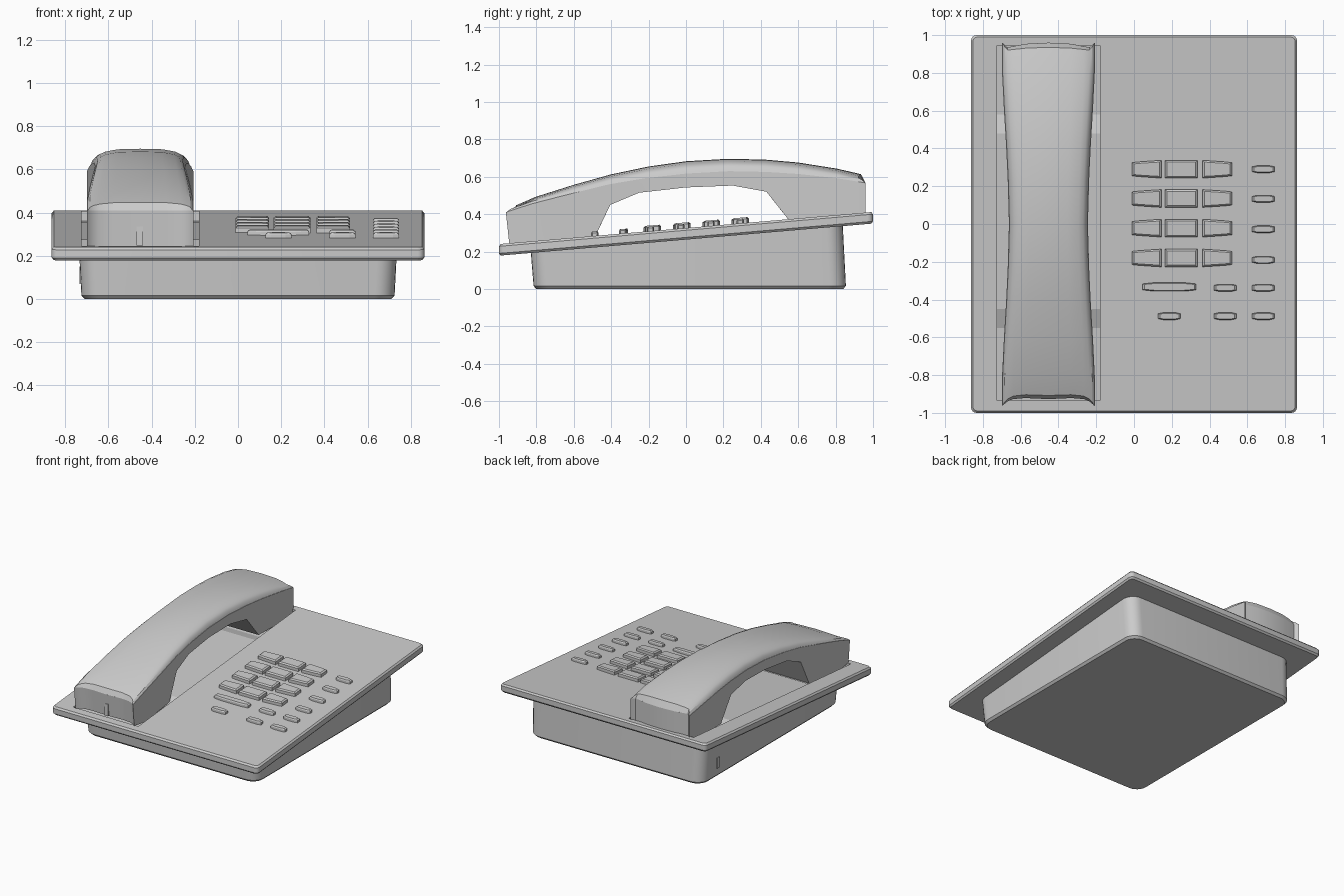
import bpy, bmesh, math

if "Cube" in bpy.data.objects:
    bpy.data.objects.remove(bpy.data.objects["Cube"])

SLOPE, MID = 0.086, 0.326


def top_z(y):
    """Height of the sloping face plate at depth y."""
    return MID + SLOPE * y


def make(name, bm, bevel=0.0, segments=2, smooth=True):
    bmesh.ops.recalc_face_normals(bm, faces=bm.faces)
    me = bpy.data.meshes.new(name)
    bm.to_mesh(me)
    bm.free()
    ob = bpy.data.objects.new(name, me)
    bpy.context.collection.objects.link(ob)
    if smooth:
        bpy.ops.object.select_all(action='DESELECT')
        ob.select_set(True)
        bpy.context.view_layer.objects.active = ob
        bpy.ops.object.shade_smooth_by_angle(angle=math.radians(32))
    if bevel:
        m = ob.modifiers.new("bevel", 'BEVEL')
        m.width, m.segments = bevel, segments
        m.limit_method, m.angle_limit = 'ANGLE', math.radians(40)
    return ob


def loft(name, rings, **kw):
    """Skin matching rings of points and cap both ends."""
    bm = bmesh.new()
    vs = [[bm.verts.new(p) for p in r] for r in rings]
    n = len(vs[0])
    for a, b in zip(vs, vs[1:]):
        for i in range(n):
            bm.faces.new((a[i], a[(i + 1) % n], b[(i + 1) % n], b[i]))
    bm.faces.new(vs[0])
    bm.faces.new(vs[-1])
    return make(name, bm, **kw)


def rounded_rect(x0, x1, y0, y1, r, seg=6):
    pts = []
    for k, (cx, cy) in enumerate([(x1 - r, y1 - r), (x0 + r, y1 - r),
                                  (x0 + r, y0 + r), (x1 - r, y0 + r)]):
        for i in range(seg + 1):
            a = math.pi / 2 * (k + i / seg)
            pts.append((cx + r * math.cos(a), cy + r * math.sin(a)))
    return pts


def sloped(pts, dz):
    return [(x, y, top_z(y) + dz) for x, y in pts]


# base housing
foot = rounded_rect(-0.71, 0.71, -0.80, 0.84, 0.08)
low = rounded_rect(-0.725, 0.725, -0.815, 0.855, 0.09)
high = rounded_rect(-0.735, 0.735, -0.83, 0.838, 0.09)
loft("base", [[(x, y, 0) for x, y in foot], [(x, y, 0.016) for x, y in low],
              sloped(high, -0.055)])

# sloping face plate
edge = rounded_rect(-0.863, 0.863, -1.0, 1.0, 0.03, 4)
rim = rounded_rect(-0.853, 0.853, -0.99, 0.99, 0.025, 4)
plate = loft("face_plate", [sloped(rim, -0.062), sloped(edge, -0.05),
                            sloped(edge, -0.012), sloped(rim, 0)])

# handset tray cut into the plate, deeper under both ends
tray = [(-0.935, 0.1), (-0.935, -0.045), (-0.55, -0.045), (-0.45, -0.012),
        (0.48, -0.012), (0.58, -0.045), (0.945, -0.045), (0.945, 0.1)]
cutter = loft("tray_cutter", [[(x, y, top_z(y) + d) for y, d in tray]
                              for x in (-0.725, -0.18)], smooth=False)
cutter.hide_render = True
cutter.display_type = 'WIRE'
cut = plate.modifiers.new("tray", 'BOOLEAN')
cut.operation, cut.solver, cut.object = 'DIFFERENCE', 'EXACT', cutter
bpy.context.view_layer.objects.active = plate
bpy.ops.object.modifier_apply(modifier=cut.name)
bpy.data.objects.remove(cutter)

# handset side profile: underside, seam and crown (y, z) at each station
STATIONS = [
    ((-0.905, 0.245), (-0.918, 0.41), (-0.90, 0.448)),
    ((-0.80, 0.225), (-0.81, 0.455), (-0.80, 0.493)),
    ((-0.50, 0.25), (-0.60, 0.513), (-0.60, 0.557)),
    ((-0.405, 0.45), (-0.41, 0.56), (-0.40, 0.613)),
    ((-0.25, 0.515), (-0.22, 0.592), (-0.20, 0.655)),
    ((0.0, 0.543), (0.0, 0.617), (0.0, 0.683)),
    ((0.25, 0.553), (0.23, 0.63), (0.22, 0.696)),
    ((0.43, 0.52), (0.43, 0.626), (0.42, 0.692)),
    ((0.56, 0.355), (0.60, 0.615), (0.60, 0.676)),
    ((0.80, 0.36), (0.80, 0.592), (0.80, 0.643)),
    ((0.93, 0.385), (0.93, 0.567), (0.91, 0.614))]
COLS = [-1, -0.97, -0.9, -0.78, -0.5, 0, 0.5, 0.78, 0.9, 0.97, 1]


def handset_point(u, y, z, extra=0.0):
    half = 0.209 + extra + 0.037 * min(1, abs(y) / 0.75) ** 1.5
    bow = 0.025 * u * u + 0.035 * abs(u) ** 8
    bulge = 0.03 if y > 0 else 0.01
    dy = (bulge - bow) * (abs(y) / 0.93) ** 8
    return (-0.453 + u * half, y + math.copysign(dy, y), z)


def handset_part(name, lower, upper, crown, extra):
    """Loft along the stations, with crowned top and curved end walls."""
    bm = bmesh.new()
    lo, hi = [], []
    for st in STATIONS:
        (yb, zb), (yt, zt) = st[lower], st[upper]
        lo.append([bm.verts.new(handset_point(u, yb, zb, extra)) for u in COLS])
        row = []
        for u in COLS:
            f = (0.12 + 0.88 * (1 - abs(u) ** 3.5) ** 0.5) if crown else 1
            row.append(bm.verts.new(handset_point(
                u * (0.985 if crown else 1), yb + (yt - yb) * f,
                zb + (zt - zb) * f, extra)))
        hi.append(row)
    n = len(COLS)
    for i in range(len(STATIONS) - 1):
        for g in (lo, hi):
            for k in range(n - 1):
                bm.faces.new((g[i][k], g[i][k + 1], g[i + 1][k + 1], g[i + 1][k]))
        for k in (0, n - 1):
            bm.faces.new((lo[i][k], hi[i][k], hi[i + 1][k], lo[i + 1][k]))
    for i in (0, -1):
        for k in range(n - 1):
            bm.faces.new((lo[i][k], lo[i][k + 1], hi[i][k + 1], hi[i][k]))
    return make(name, bm)


# handset body with both feet, and the crowned upper shell
handset_part("handset_body", 0, 1, False, 0.0)
handset_part("handset_shell", 1, 2, True, -0.003)


# keys: prism with separate left, middle and right depths
def key(name, x, y, w, left, mid, right, height):
    a, b = w / 2, w * 0.28
    pts = [(-a, -left / 2), (-b, -mid[0] / 2), (b, -mid[1] / 2), (a, -right / 2),
           (a, right / 2), (b, mid[1] / 2), (-b, mid[0] / 2), (-a, left / 2)]
    ring = [(x + px, y + py) for px, py in pts]
    inner = [(x + px * (1 - 0.02 / w), y + py * 0.8) for px, py in pts]
    loft(name, [sloped(ring, -0.01), sloped(ring, height - 0.008),
                sloped(inner, height)], smooth=False)


# dialling keys
for r, y in enumerate((0.29, 0.135, -0.022, -0.18)):
    key(f"dial_key_left_{r}", 0.067, y, 0.155, 0.07, (0.078, 0.09), 0.094, 0.03)
    key(f"dial_key_middle_{r}", 0.25, y, 0.17, 0.094, (0.094, 0.094), 0.094, 0.03)
    key(f"dial_key_right_{r}", 0.44, y, 0.155, 0.094, (0.09, 0.078), 0.07, 0.03)

# function keys
small = [(0.685, y) for y in (0.29, 0.133, -0.028, -0.19, -0.338, -0.488)]
small += [(0.483, -0.338), (0.483, -0.488), (0.187, -0.488)]
for i, (x, y) in enumerate(small):
    key(f"function_key_{i}", x, y, 0.12, 0.026, (0.038, 0.038), 0.026, 0.024)
key("wide_key", 0.187, -0.333, 0.285, 0.032, (0.046, 0.046), 0.032, 0.024)


# cord sockets on the handset end and on the left side of the base
def box(name, x, y, z, sx, sy, sz):
    bm = bmesh.new()
    bmesh.ops.create_cube(bm, size=1)
    for v in bm.verts:
        v.co = (x + v.co.x * sx, y + v.co.y * sy, z + v.co.z * sz)
    make(name, bm, smooth=False)


box("handset_cord_socket", -0.455, -0.915, 0.292, 0.028, 0.02, 0.09)
box("base_cord_socket", -0.725, 0.66, 0.11, 0.02, 0.03, 0.08)
